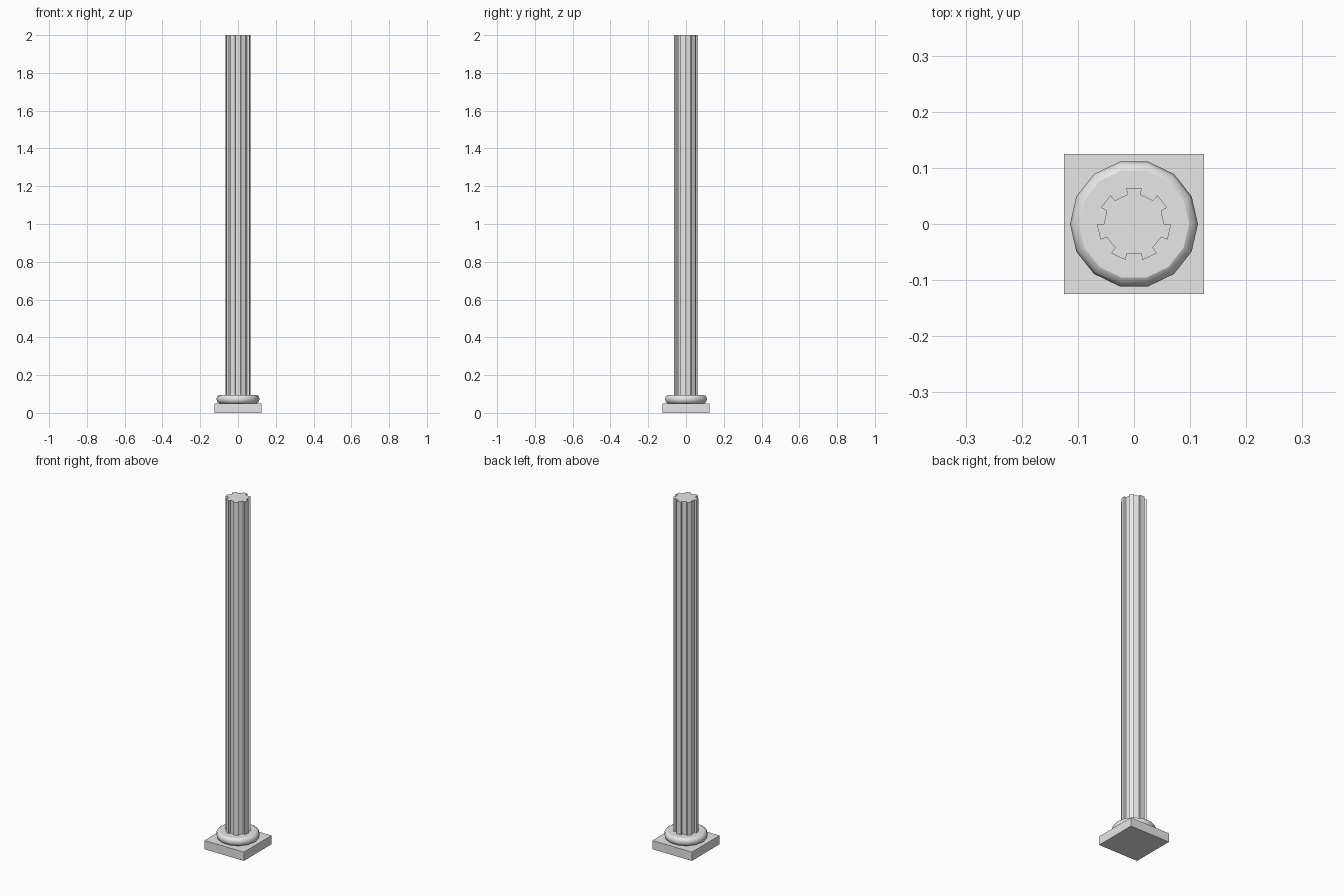
import bpy, bmesh
from math import pi, sin, cos
from mathutils import Matrix, Vector

if "Cube" in bpy.data.objects:
    bpy.data.objects.remove(bpy.data.objects["Cube"], do_unlink=True)

stone = bpy.data.materials.new("grey_stone")
stone.use_nodes = True
stone.diffuse_color = (0.8, 0.8, 0.8, 1)
stone.node_tree.nodes["Principled BSDF"].inputs["Base Color"].default_value = (0.8, 0.8, 0.8, 1)


def finish(bm, name):
    bmesh.ops.recalc_face_normals(bm, faces=bm.faces)
    mesh = bpy.data.meshes.new(name)
    bm.to_mesh(mesh)
    bm.free()
    mesh.materials.append(stone)
    obj = bpy.data.objects.new(name, mesh)
    bpy.context.collection.objects.link(obj)
    return obj


def loft(bm, loops):
    """Skin a stack of closed loops and cap both ends; return the side faces."""
    rings = [[bm.verts.new(p) for p in loop] for loop in loops]
    sides = []
    for a, b in zip(rings, rings[1:]):
        for i in range(len(a)):
            j = (i + 1) % len(a)
            sides.append(bm.faces.new((a[i], a[j], b[j], b[i])))
    bm.faces.new(rings[0])
    bm.faces.new(rings[-1])
    return sides


SIDES = 14
PLINTH_TOP, RING_TOP = 0.05, 0.095

# Square plinth
bm = bmesh.new()
bmesh.ops.create_cube(bm, size=1, matrix=Matrix.Translation((0, 0, PLINTH_TOP / 2))
                      @ Matrix.Diagonal((0.25, 0.25, PLINTH_TOP, 1)))
finish(bm, "plinth")

# Rounded base moulding, smooth around the bulge with flat caps
bm = bmesh.new()
profile = [(0.098, PLINTH_TOP), (0.109, 0.057), (0.114, 0.073), (0.109, 0.089), (0.098, RING_TOP)]
loops = [[(r * cos(2 * pi * k / SIDES), r * sin(2 * pi * k / SIDES), z) for k in range(SIDES)]
         for r, z in profile]
for face in loft(bm, loops):
    face.smooth = True
for edge in bm.edges:
    if any(not f.smooth for f in edge.link_faces):
        edge.smooth = False
finish(bm, "base_moulding")

# Shaft with seven raised ribs, one facing the back
outline = []
for k in range(7):
    turn = Matrix.Rotation(2 * pi * k / 7, 3, 'Z')
    for x, y in ((0.0119, 0.0525), (0.0138, 0.0645), (-0.0138, 0.0645), (-0.0119, 0.0525)):
        outline.append(turn @ Vector((x, y, 0)))
bm = bmesh.new()
loft(bm, [[p + Vector((0, 0, z)) for p in outline] for z in (RING_TOP, 2.0)])
finish(bm, "fluted_shaft")
